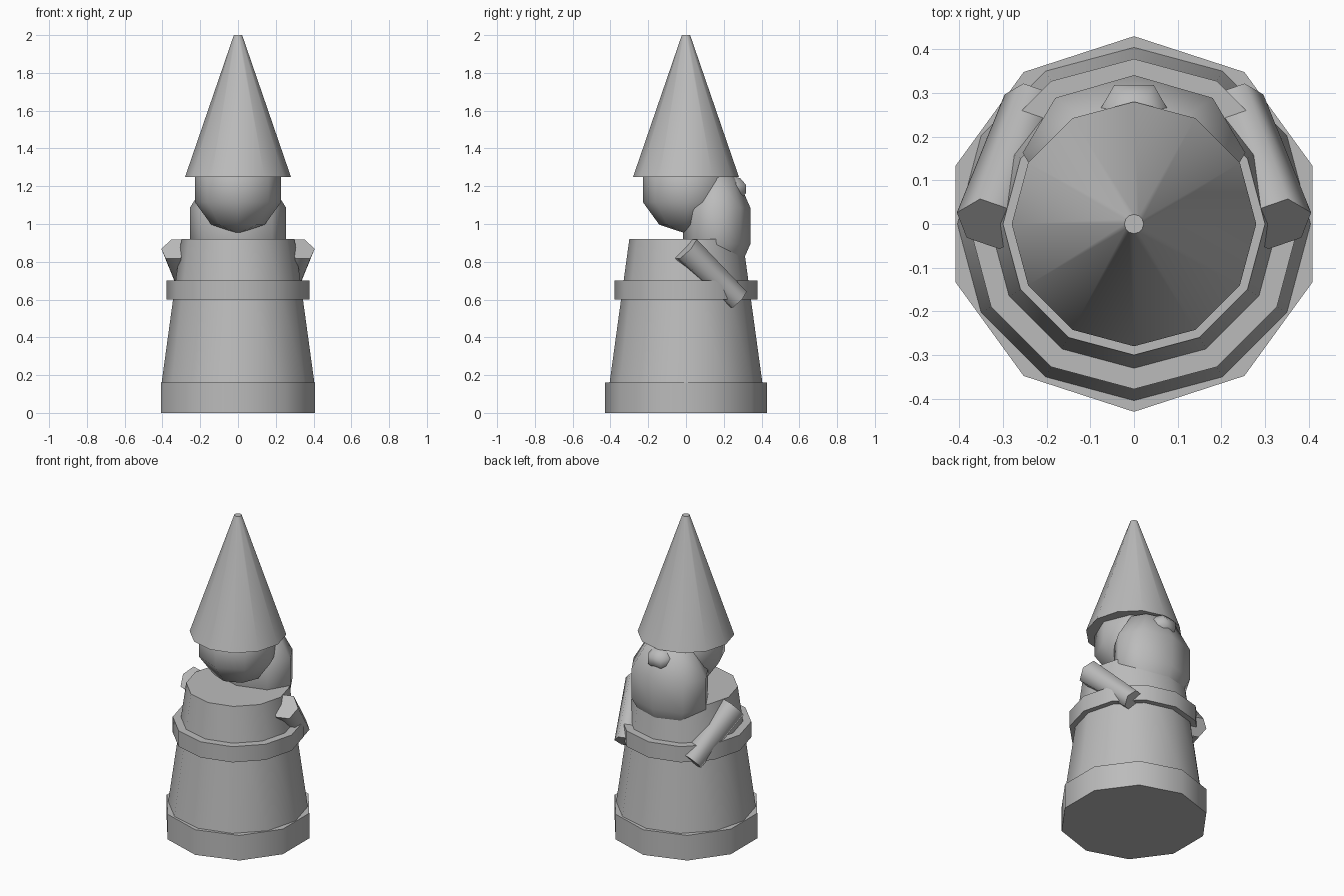
import bpy, math
from mathutils import Vector

if "Cube" in bpy.data.objects:
    bpy.data.objects.remove(bpy.data.objects["Cube"])

stone = bpy.data.materials.new("stone grey")
stone.diffuse_color = (0.5, 0.5, 0.5, 1)
stone.use_nodes = True
stone.node_tree.nodes["Principled BSDF"].inputs["Base Color"].default_value = stone.diffuse_color


def finish(name):
    ob = bpy.context.object
    ob.name = name
    ob.data.materials.append(stone)
    bpy.ops.object.shade_smooth_by_angle(angle=math.radians(65))
    return ob


def frustum(name, sides, r1, r2, z1, z2):
    """Upright tapered drum with a corner on the y axis."""
    bpy.ops.mesh.primitive_cone_add(vertices=sides, radius1=r1, radius2=r2,
                                    depth=z2 - z1, location=(0, 0, (z1 + z2) / 2))
    return finish(name)


def ball(name, segments, loc, size):
    """Coarse five-ring ball with a corner on the y axis."""
    bpy.ops.mesh.primitive_uv_sphere_add(segments=segments, ring_count=5, radius=1)
    ob = bpy.context.object
    ob.rotation_euler.z = math.pi / 2
    bpy.ops.object.transform_apply(rotation=True)
    ob.scale, ob.location = size, loc
    bpy.ops.object.transform_apply(location=False, scale=True)
    return finish(name)


def limb(name, start, end, r1, r2):
    """Six-sided tapered limb between two points."""
    a, b = Vector(start), Vector(end)
    d = (b - a).normalized()
    bpy.ops.mesh.primitive_cone_add(vertices=6, radius1=r1, radius2=r2,
                                    depth=(b - a).length, location=(a + b) / 2)
    ob = bpy.context.object
    ob.rotation_mode = 'QUATERNION'
    # corners point sideways
    ob.rotation_quaternion = d.to_track_quat('Z', 'X')
    return finish(name)


# Stacked body
frustum("base", 10, 0.43, 0.43, 0, 0.16)
frustum("robe", 12, 0.405, 0.30, 0.155, 0.92)
frustum("belt", 12, 0.378, 0.378, 0.60, 0.70)
frustum("hat", 12, 0.28, 0.022, 1.25, 2.0)

# Head, beard and nose
ball("head", 8, (0, 0, 1.19), (0.24, 0.24, 0.24))
ball("beard", 8, (0, 0.163, 0.99), (0.268, 0.187, 0.31))
ball("nose", 6, (0, 0.24, 1.185), (0.095, 0.095, 0.07))

# Arms reaching forward and down
for s, side in ((-1, "left"), (1, "right")):
    limb(side + "_arm", (s * 0.33, 0, 0.868), (s * 0.235, 0.275, 0.60), 0.08, 0.065)
